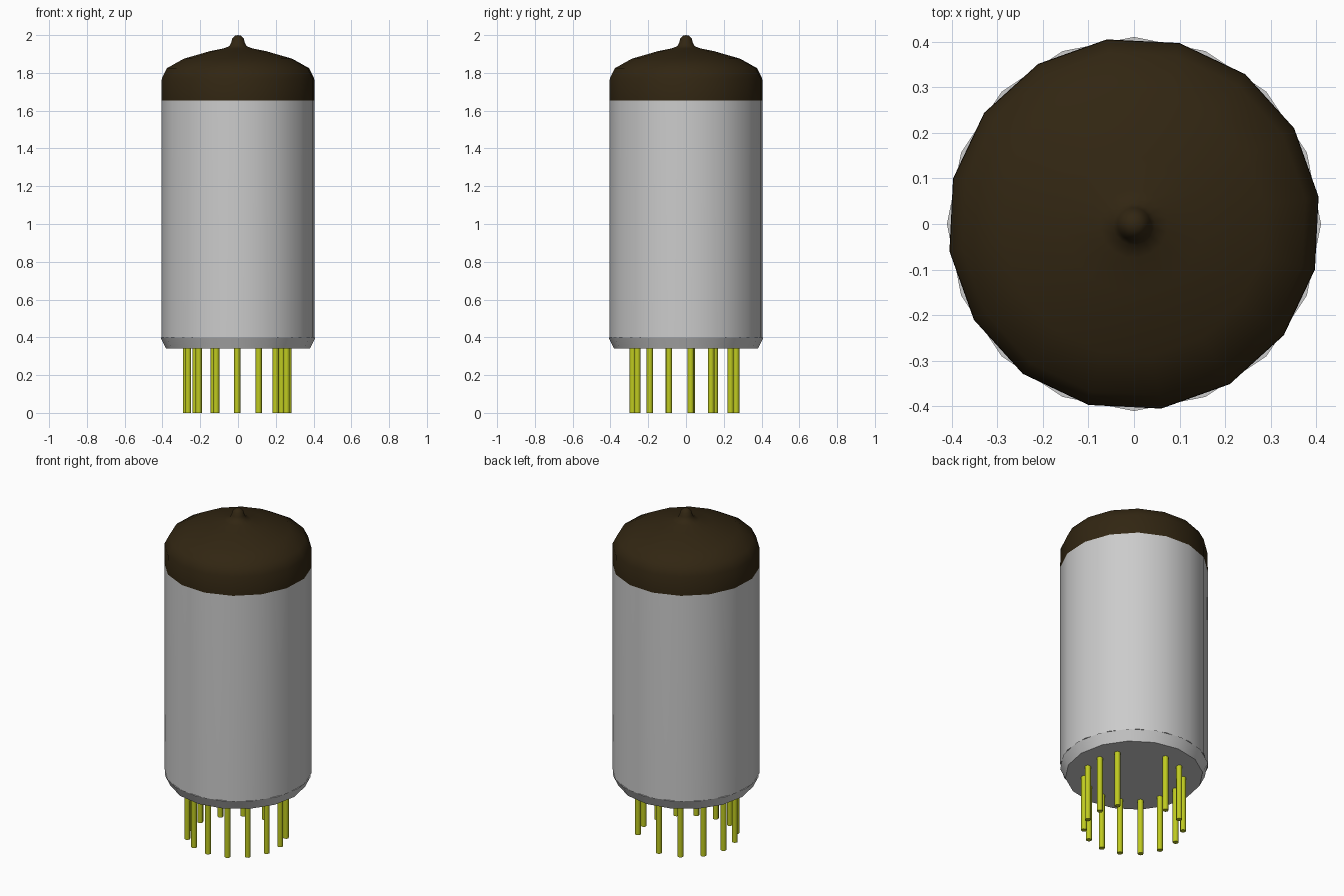
import bpy, bmesh, math

cube = bpy.data.objects.get("Cube")
if cube:
    bpy.data.objects.remove(cube, do_unlink=True)


def material(name, rgb):
    m = bpy.data.materials.new(name)
    m.use_nodes = True
    color = (*rgb, 1.0)
    m.diffuse_color = color
    m.node_tree.nodes["Principled BSDF"].inputs["Base Color"].default_value = color
    return m


GREY = material("light grey", (0.60, 0.60, 0.60))
BROWN = material("dark brown", (0.031, 0.019, 0.006))
YELLOW = material("yellow metal", (0.52, 0.59, 0.014))


def lathe(name, profile, sides, mats, offset=0.0, centre=(0, 0), smooth=50, rule=None):
    """Revolve (radius, z) points about a vertical axis; radius 0 closes to a point."""
    bm = bmesh.new()
    rings = []
    for r, z in profile:
        n = 1 if r == 0 else sides
        angles = [offset + math.tau * i / sides for i in range(n)]
        rings.append([bm.verts.new((centre[0] + r * math.cos(a),
                                    centre[1] + r * math.sin(a), z)) for a in angles])
    for low, high in zip(rings, rings[1:]):
        for i in range(sides):
            j = (i + 1) % sides
            quad = [low[i % len(low)], low[j % len(low)],
                    high[j % len(high)], high[i % len(high)]]
            bm.faces.new(list(dict.fromkeys(quad)))
    bmesh.ops.recalc_face_normals(bm, faces=bm.faces)
    if rule:
        for f in bm.faces:
            f.material_index = rule(f.calc_center_median())
    mesh = bpy.data.meshes.new(name)
    bm.to_mesh(mesh)
    bm.free()
    for m in mats:
        mesh.materials.append(m)
    ob = bpy.data.objects.new(name, mesh)
    bpy.context.collection.objects.link(ob)
    bpy.ops.object.select_all(action="DESELECT")
    ob.select_set(True)
    bpy.context.view_layer.objects.active = ob
    bpy.ops.object.shade_smooth_by_angle(angle=math.radians(smooth))
    return ob


# Glass envelope: grey cylinder below, dark domed cap with a sealed tip above
lathe("glass_envelope",
      [(0, 0.40), (0.409, 0.40), (0.409, 1.655), (0.408, 1.77), (0.38, 1.825),
       (0.29, 1.875), (0.15, 1.915), (0.075, 1.93), (0.046, 1.942), (0.036, 1.962),
       (0.030, 1.984), (0.016, 1.997), (0, 2.0)],
      16, [GREY, BROWN], offset=math.radians(8.4),
      rule=lambda c: int(c.z > 1.655))

# Tapered base, turned slightly against the envelope
lathe("base", [(0, 0.34), (0.381, 0.34), (0.41, 0.40), (0, 0.40)], 16, [GREY])

# Contact pins on a circle, with one place left empty; angles run from the front
right_side = [24.5, 48, 72.5, 97, 121]
left_side = [24, 48, 72, 98, 126, 153, 180]
pin_angles = [0] + right_side + [-a for a in left_side]
for k, deg in enumerate(pin_angles):
    a = math.radians(deg - 90)
    lathe(f"pin_{k + 1}", [(0, 0), (0.0165, 0), (0.0165, 0.35), (0, 0.35)], 8, [YELLOW],
          centre=(-0.004 + 0.274 * math.cos(a), -0.008 + 0.274 * math.sin(a)))
